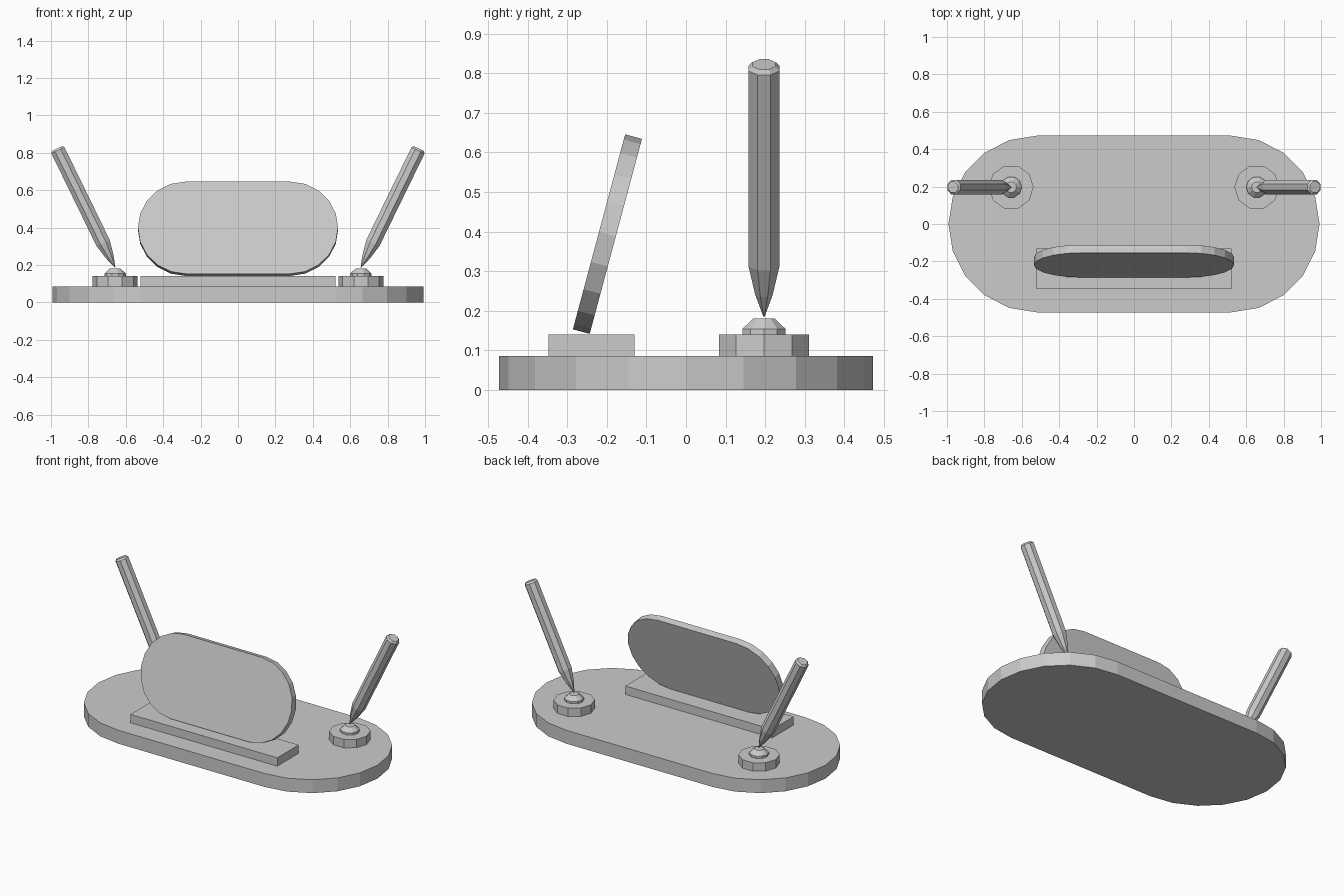
import bpy
from math import radians, pi, sin, cos
from mathutils import Matrix, Vector

if "Cube" in bpy.data.objects:
    bpy.data.objects.remove(bpy.data.objects["Cube"])


def make(name, verts, faces, mat=Matrix()):
    me = bpy.data.meshes.new(name)
    me.from_pydata([mat @ Vector(v) for v in verts], [], faces)
    me.update()
    ob = bpy.data.objects.new(name, me)
    bpy.context.collection.objects.link(ob)
    return ob


def prism(name, outline, z0, z1, mat=Matrix()):
    n = len(outline)
    verts = [(x, y, z) for z in (z0, z1) for x, y in outline]
    faces = [tuple(reversed(range(n))), tuple(range(n, 2 * n))]
    faces += [(i, (i + 1) % n, n + (i + 1) % n, n + i) for i in range(n)]
    return make(name, verts, faces, mat)


def stadium(straight, r, seg=10):
    pts = []
    for side, start in ((1, -pi / 2), (-1, pi / 2)):
        for i in range(seg + 1):
            a = start + pi * i / seg
            pts.append((side * straight + r * cos(a), r * sin(a)))
    return pts


def lathe(name, profile, sides, mat, phase=0.0):
    verts = [(r * cos(phase + 2 * pi * i / sides), r * sin(phase + 2 * pi * i / sides), z)
             for r, z in profile for i in range(sides)]
    faces = [tuple(reversed(range(sides)))]
    for k in range(len(profile) - 1):
        for i in range(sides):
            j = (i + 1) % sides
            a, b = k * sides, (k + 1) * sides
            faces.append((a + i, a + j, b + j, b + i))
    top = (len(profile) - 1) * sides
    faces.append(tuple(range(top, top + sides)))
    return make(name, verts, faces, mat)


# Base slab and the plinth for the plaque
prism("base", stadium(0.52, 0.472), 0, 0.086)
prism("plinth", [(-0.522, -0.347), (0.522, -0.347), (0.522, -0.13), (-0.522, -0.13)], 0.086, 0.14)

# Rounded plaque leaning back 15 degrees
tilt = Matrix.Translation((0, -0.1985, 0.3935)) @ Matrix.Rotation(radians(75), 4, 'X')
prism("plaque", stadium(0.28, 0.255), -0.022, 0.022, tilt)

# Pen holders and outward-leaning octagonal pens
for side, label in ((-1, "left"), (1, "right")):
    x, y = side * 0.657, 0.197
    spot = Matrix.Translation((x, y, 0))
    lathe(label + "_holder", [(0.12, 0.086), (0.12, 0.14)], 10, spot)
    lathe(label + "_socket", [(0.057, 0.14), (0.057, 0.154), (0.029, 0.18)], 10, spot)
    lean = Matrix.Translation((x, y, 0.186)) @ Matrix.Rotation(side * radians(26), 4, 'Y')
    lathe(label + "_pen",
          [(0.002, 0), (0.024, 0.065), (0.042, 0.147), (0.042, 0.697), (0.032, 0.708)],
          8, lean, pi / 8)
